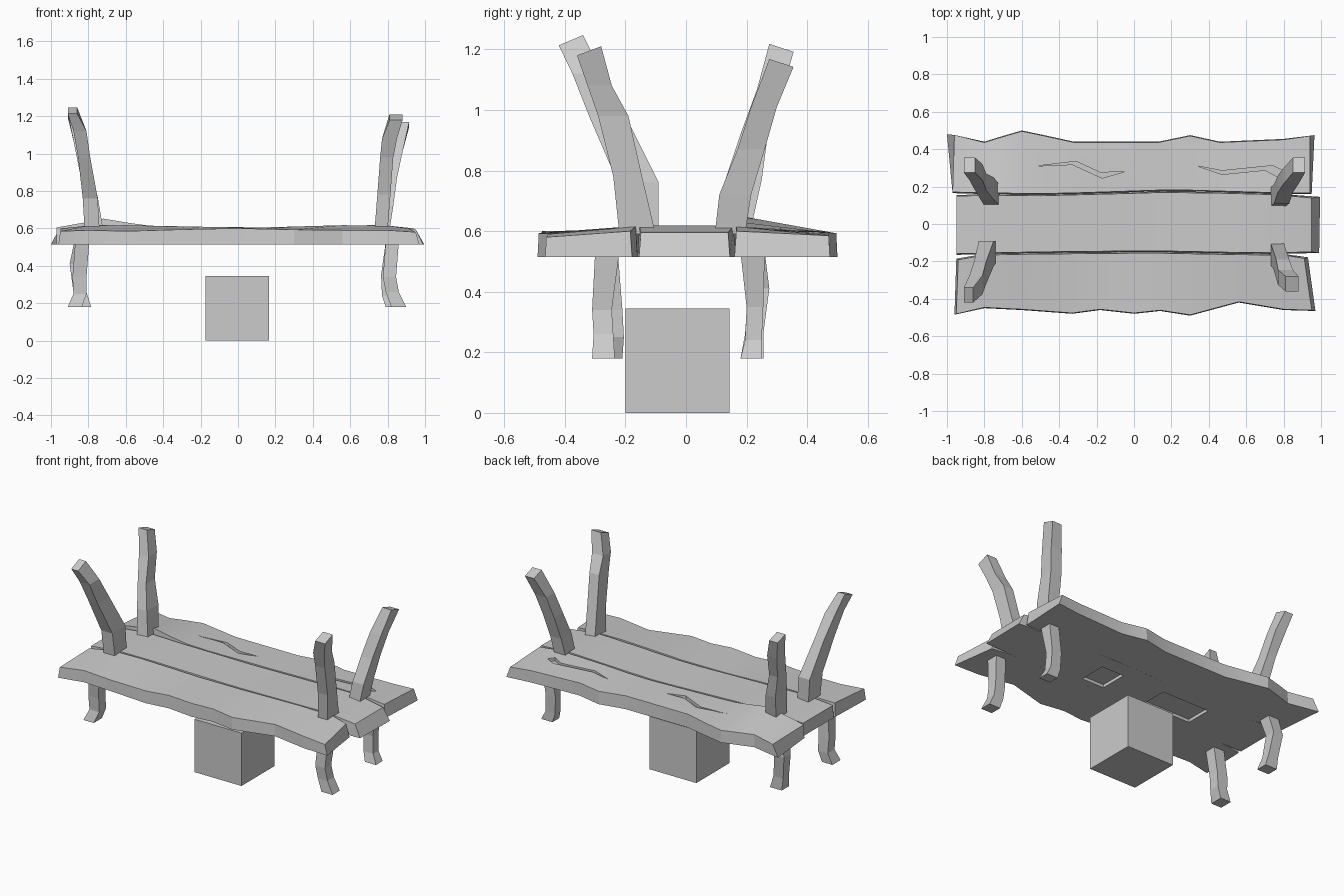
import bpy, bmesh


def finish(name, bm):
    bmesh.ops.recalc_face_normals(bm, faces=bm.faces)
    me = bpy.data.meshes.new(name)
    bm.to_mesh(me)
    bm.free()
    ob = bpy.data.objects.new(name, me)
    bpy.context.collection.objects.link(ob)
    return ob


def loft(name, rings):
    """Skin a row of equal point rings and cap both ends."""
    bm = bmesh.new()
    vs = [[bm.verts.new(p) for p in r] for r in rings]
    n = len(rings[0])
    for a, b in zip(vs, vs[1:]):
        for i in range(n):
            bm.faces.new((a[i], a[(i + 1) % n], b[(i + 1) % n], b[i]))
    bm.faces.new(vs[0])
    bm.faces.new(vs[-1])
    return finish(name, bm)


def prism(name, outline, z0, z1):
    return loft(name, [[(x, y, z) for x, y in outline] for z in (z0, z1)])


def box(name, x0, x1, y0, y1, z0, z1):
    return prism(name, [(x0, y0), (x1, y0), (x1, y1), (x0, y1)], z0, z1)


def plank(name, rows, ga, gb, left, right, bottom=0.515):
    """rows: x, front y, back y, front top z, back top z.
    ga/gb: inset of the top edges; left/right: x shift of the end corners."""
    rings = [[[x, ya, bottom], [x, ya + ga, za], [x, yb - gb, zb], [x, yb, bottom]]
             for x, ya, yb, za, zb in rows]
    for ring, shift in ((rings[0], left), (rings[-1], right)):
        for p, s in zip(ring, shift):
            p[0] += s
    return loft(name, rings)


def limb(name, rows, tilt=0.0):
    """rows: x0, x1, y0, y1, z; tilt slopes the last ring along y."""
    rings = [[[x0, y0, z], [x1, y0, z], [x1, y1, z], [x0, y1, z]]
             for x0, x1, y0, y1, z in rows]
    for p, s in zip(rings[-1], (-1, -1, 1, 1)):
        p[2] += s * tilt
    return loft(name, rings)


def cut(target, cutter):
    m = target.modifiers.new("cut", "BOOLEAN")
    m.operation = "DIFFERENCE"
    m.solver = "EXACT"
    m.object = cutter
    cutter.hide_render = True
    cutter.hide_viewport = False
    cutter.display_type = "WIRE"


# Three rough planks
front = plank("front_plank", [
    (-.94, -.485, -.185, .585, .60), (-.80, -.45, -.16, .59, .615),
    (-.60, -.46, -.156, .585, .617), (-.33, -.48, -.153, .593, .61),
    (-.18, -.46, -.152, .597, .605), (0, -.48, -.15, .60, .605),
    (.14, -.465, -.15, .597, .605), (.30, -.49, -.153, .593, .61),
    (.56, -.42, -.158, .59, .617), (.80, -.46, -.16, .59, .615),
    (.93, -.465, -.178, .58, .60)],
    .004, .006, (-.02, -.01, 0, -.01), (.04, .02, -.02, 0))
middle = plank("middle_plank", [
    (-.94, -.165, .155, .60, .60), (-.75, -.16, .16, .618, .618),
    (-.50, -.155, .157, .615, .615), (0, -.15, .17, .605, .605),
    (.15, -.15, .175, .605, .605), (.50, -.157, .17, .613, .613),
    (.75, -.16, .163, .618, .618), (.96, -.155, .145, .595, .595)],
    .006, .006, (-.01, -.01, -.01, -.01), (.03, -.01, -.01, .035))
back = plank("back_plank", [
    (-.96, .165, .48, .605, .59), (-.80, .16, .44, .635, .595),
    (-.72, .16, .465, .652, .595), (-.60, .157, .50, .632, .593),
    (-.48, .157, .475, .615, .595), (-.32, .16, .44, .61, .60),
    (.13, .175, .44, .605, .60), (.30, .175, .475, .608, .597),
    (.46, .17, .44, .613, .595), (.80, .16, .455, .615, .59),
    (.95, .16, .475, .60, .585)],
    .006, .004, (-.01, -.01, 0, -.04), (0, -.01, -.01, .015))
for p in (front, middle, back):
    bpy.ops.object.select_all(action="DESELECT")
    p.select_set(True)
    bpy.context.view_layer.objects.active = p
    bpy.ops.object.shade_smooth_by_angle(angle=0.35)

# Splits in the back plank's top
cut(back, prism("split_cutter_left", [
    (-.52, .31), (-.33, .318), (-.17, .245), (-.05, .28), (-.18, .275), (-.31, .335)],
    .585, .70))
cut(back, prism("split_cutter_right", [
    (.34, .31), (.47, .265), (.70, .288), (.77, .25), (.80, .285), (.74, .312), (.47, .285)],
    .585, .70))

# Shallow recesses under the middle plank
cut(middle, box("recess_cutter_right", .14, .30, -.11, .07, .45, .535))
cut(middle, box("recess_cutter_left", -.50, -.16, -.10, .075, .45, .535))

# Bent posts above the deck
limb("front_left_post", [
    (-.82, -.74, -.21, -.09, .59), (-.83, -.75, -.225, -.09, .76),
    (-.855, -.79, -.32, -.20, .98), (-.88, -.81, -.375, -.275, 1.12),
    (-.91, -.86, -.42, -.34, 1.23)], .017)
limb("front_right_post", [
    (.73, .80, -.22, -.10, .59), (.745, .815, -.24, -.145, .78),
    (.76, .83, -.29, -.19, .98), (.77, .85, -.325, -.245, 1.08),
    (.81, .88, -.36, -.28, 1.195)], .015)
limb("back_left_post", [
    (-.80, -.72, .10, .21, .59), (-.82, -.75, .13, .25, .77),
    (-.85, -.79, .18, .27, .92), (-.88, -.81, .235, .32, 1.07),
    (-.91, -.85, .275, .355, 1.205)], -.013)
limb("back_right_post", [
    (.73, .81, .095, .195, .59), (.75, .83, .11, .215, .72),
    (.77, .85, .17, .26, .87), (.80, .88, .215, .30, 1.01),
    (.85, .915, .275, .355, 1.155)], -.013)

# Crooked legs below the deck
limb("front_left_leg", [
    (-.91, -.835, -.295, -.21, .18), (-.88, -.81, -.275, -.205, .25),
    (-.885, -.81, -.28, -.21, .34), (-.87, -.795, -.30, -.225, .53)])
limb("front_right_leg", [
    (.82, .90, -.31, -.235, .18), (.79, .86, -.305, -.24, .26),
    (.775, .845, -.31, -.245, .34), (.79, .86, -.30, -.22, .53)])
limb("back_left_leg", [
    (-.87, -.785, .18, .255, .18), (-.88, -.81, .195, .255, .26),
    (-.90, -.83, .205, .275, .41), (-.875, -.80, .18, .26, .53)])
limb("back_right_leg", [
    (.79, .87, .18, .25, .18), (.77, .84, .195, .25, .24),
    (.765, .835, .20, .255, .35), (.79, .86, .18, .26, .53)])

# Block on the ground
box("ground_block", -.175, .165, -.20, .143, 0, .345)
